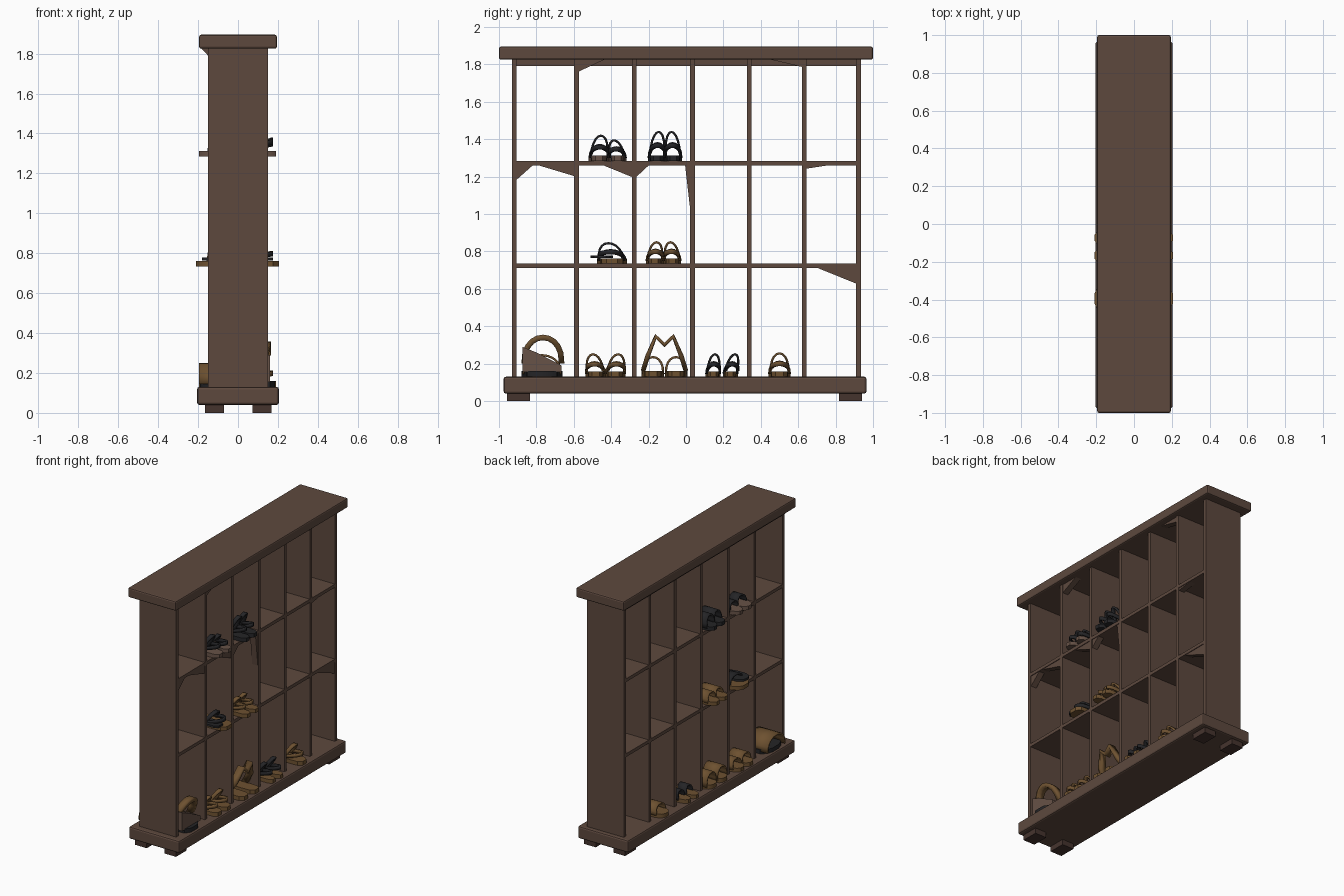
import bpy, bmesh, math
from mathutils import Vector

if "Cube" in bpy.data.objects:
    bpy.data.objects.remove(bpy.data.objects["Cube"])


def material(name, rgb):
    m = bpy.data.materials.new(name)
    m.diffuse_color = (*rgb, 1)
    m.use_nodes = True
    m.node_tree.nodes["Principled BSDF"].inputs["Base Color"].default_value = m.diffuse_color
    return m


WOOD = material("brown wood", (0.110, 0.066, 0.048))
FOOT = material("dark foot wood", (0.060, 0.034, 0.027))
TAN = material("tan leather", (0.155, 0.083, 0.030))
BLACK = material("black leather", (0.018, 0.018, 0.020))
TAUPE = material("taupe leather", (0.135, 0.085, 0.063))


def finish(name, bm, mat, smooth=False):
    bmesh.ops.recalc_face_normals(bm, faces=bm.faces)
    me = bpy.data.meshes.new(name)
    bm.to_mesh(me)
    bm.free()
    me.materials.append(mat)
    ob = bpy.data.objects.new(name, me)
    bpy.context.collection.objects.link(ob)
    if smooth:
        bpy.ops.object.select_all(action='DESELECT')
        ob.select_set(True)
        bpy.context.view_layer.objects.active = ob
        bpy.ops.object.shade_smooth_by_angle(angle=math.radians(35))
    return ob


def box(name, x, y, z, mat, bevel=0):
    bm = bmesh.new()
    bmesh.ops.create_cube(bm, size=1)
    for v in bm.verts:
        v.co = [(r[0] + r[1]) / 2 + c * (r[1] - r[0]) for r, c in zip((x, y, z), v.co)]
    ob = finish(name, bm, mat)
    if bevel:
        b = ob.modifiers.new("worn edges", 'BEVEL')
        b.width, b.segments = bevel, 2
    return ob


def prism(name, outline, offset, mat, smooth=False):
    """Extrude a flat outline along an offset."""
    bm = bmesh.new()
    face = bm.faces.new([bm.verts.new(p) for p in outline])
    new = bmesh.ops.extrude_face_region(bm, geom=[face])["geom"]
    bmesh.ops.translate(bm, vec=offset, verts=[g for g in new if isinstance(g, bmesh.types.BMVert)])
    return finish(name, bm, mat, smooth)


def ribbon(name, path, across, mat, thick=0.012):
    """Leather strap following a path, with its width along 'across'."""
    bm = bmesh.new()
    a = Vector(across) / 2
    rows = [(bm.verts.new(Vector(p) - a), bm.verts.new(Vector(p) + a)) for p in path]
    for r, s in zip(rows, rows[1:]):
        bm.faces.new((r[0], s[0], s[1], r[1]))
    ob = finish(name, bm, mat, True)
    m = ob.modifiers.new("strap thickness", 'SOLIDIFY')
    m.thickness, m.offset = thick, 0
    return ob


def arch(name, x, y, z, w, h, width, mat, lean_x=0, lean_y=0, thick=0.012):
    path = []
    for i in range(11):
        t = math.pi * i / 10
        s = math.sin(t) ** 0.8 if 0 < i < 10 else 0
        path.append((x + lean_x * s, y - w / 2 * math.cos(t) + lean_y * s, z + h * s))
    return ribbon(name, path, (width, 0, 0), mat, thick)


# half-widths of a foot along the sole, toe to heel
FOOTPRINT = [(-.5, .16), (-.46, .36), (-.36, .5), (-.2, .5), (0, .38), (.25, .38), (.42, .36), (.49, .18)]


def sole(name, x, y, z, length, w, thick, mat):
    side = [(x + length * u, y + w * v, z) for u, v in FOOTPRINT]
    other = [(x + length * u, y - w * v, z) for u, v in reversed(FOOTPRINT)]
    return prism(name, side + other, (0, 0, thick), mat, True)


def sandal(name, y, z, w, h, sole_mat, strap_mat, lean=0.0, x=0.0, length=0.39, toe=0.07):
    sole(name + "_sole", x, y, z, length, w, 0.028, sole_mat)
    zs = z + 0.015
    arch(name + "_toe_strap", x - 0.10, y, zs, w * .92, h * .5, toe, strap_mat, 0.01, lean * .4)
    arch(name + "_ankle_strap", x + 0.04, y, zs, w * .82, h - 0.02, 0.03, strap_mat, 0.07, lean)
    # heel strap wraps round the back of the foot
    heel = []
    for i in range(9):
        t = math.pi * i / 8
        s = math.sin(t)
        heel.append((x + .06 + .11 * s, y - w * .4 * math.cos(t) + lean * .4, zs + h * (.22 + .2 * s)))
    ribbon(name + "_heel_strap", heel, (0, 0, 0.025), strap_mat)


def pair(name, y, z, gap, w, h, sole_mat, strap_mat, lean=0.0, **kw):
    for label, s in (("left", -1), ("right", 1)):
        sandal(f"{name}_{label}", y + s * gap / 2, z, w, h, sole_mat, strap_mat, -s * lean, **kw)


# --- cabinet ---
box("top_board", (-.195, .195), (-1, 1), (1.825, 1.895), WOOD, .01)
box("base_board", (-.205, .205), (-.975, .965), (.04, .13), WOOD, .012)
for y in (-.895, .88):
    for x in (-.118, .12):
        box("foot", (x - .047, x + .047), (y - .062, y + .062), (0, .05), FOOT)
for y in (-.918, -.585, -.277, .035, .338, .632, .922):
    box("upright_panel", (-.15, .15), (y - .0125, y + .0125), (.125, 1.83), WOOD)
for z in (.722, 1.272):
    box("shelf", (-.15, .15), (-.92, .92), (z - .012, z + .012), WOOD)
# thin sloped moulding under one edge of the top board
prism("top_moulding", [(-.15, -.92, 1.79), (-.185, -.92, 1.828), (-.15, -.92, 1.828)], (0, 1.84, 0), WOOD)

# --- small corner gussets under top and shelves: corner y, z, reach, drop ---
for y, z, reach, drop in [(-.575, 1.826, .14, .065), (.622, 1.826, -.17, .04), (-.907, 1.262, .09, .08),
                          (-.595, 1.262, -.2, .06), (-.287, 1.262, -.16, .065), (-.267, 1.262, .07, .065),
                          (.025, 1.262, -.03, .26), (.642, 1.262, .13, .02), (.912, .712, -.21, .085)]:
    prism("gusset", [(.10, y, z), (.10, y + reach, z), (.10, y, z - drop)], (.045, 0, 0), WOOD)

# --- top row of footwear ---
Z1, Z2, Z3 = .13, .734, 1.284
sandal("strapped_sandal_a", -.465, Z3, .11, .14, TAUPE, BLACK, 0.01)
sandal("strapped_sandal_b", -.365, Z3, .095, .115, TAUPE, BLACK, -.02)
pair("black_sandal", -.112, Z3, .088, .095, .16, BLACK, BLACK, .01, toe=.11)

# --- middle row ---
sandal("low_sandal_front", -.395, Z2, .16, .115, TAN, BLACK, -.02, length=.42)
sole("loose_insole", 0, -.45, Z2 + .03, .36, .12, .015, BLACK)
pair("tan_sandal", -.12, Z2, .094, .095, .12, TAN, TAN, .01, length=.42, toe=.12)

# --- bottom row ---
# big clog: dark sole, tan toe, taupe heel cup, tan strap
sole("clog_sole", 0, -.77, Z1, .38, .22, .03, BLACK)
prism("clog_heel", [(.06, -.875, .155), (.06, -.665, .155), (.06, -.665, .19), (.06, -.80, .26), (.06, -.875, .29)],
      (.10, 0, 0), TAUPE)
arch("clog_toe", -.11, -.77, .145, .20, .10, .17, TAN)
arch("clog_strap", .08, -.765, .20, .20, .14, .05, TAN, .06, 0, .03)

pair("short_tan_sandal", -.43, Z1, .105, .11, .125, TAN, TAN, -.015, toe=.11)

# leaning tall pair whose straps form an M
for s in (-1, 1):
    sole("tall_sandal_sole", 0, -.115 + s * .062, Z1, .39, .12, .03, TAN)
    arch("tall_sandal_toe", -.11, -.115 + s * .062, Z1 + .015, .11, .09, .12, TAN)
c = -.115
ribbon("tall_sandal_straps", [(.06, c - .115, .16), (.11, c - .09, .24), (.14, c - .047, .345), (.14, c, .30),
                              (.14, c + .047, .345), (.11, c + .09, .24), (.06, c + .115, .16)],
       (.05, 0, 0), TAN, .025)

sandal("dark_strap_sandal_left", .145, Z1, .08, .125, TAN, BLACK, .01)
sandal("dark_strap_sandal_right", .237, Z1, .08, .125, TAN, BLACK, .025)
sandal("single_tan_sandal", .50, Z1, .12, .13, TAN, TAN, .0, toe=.10)
